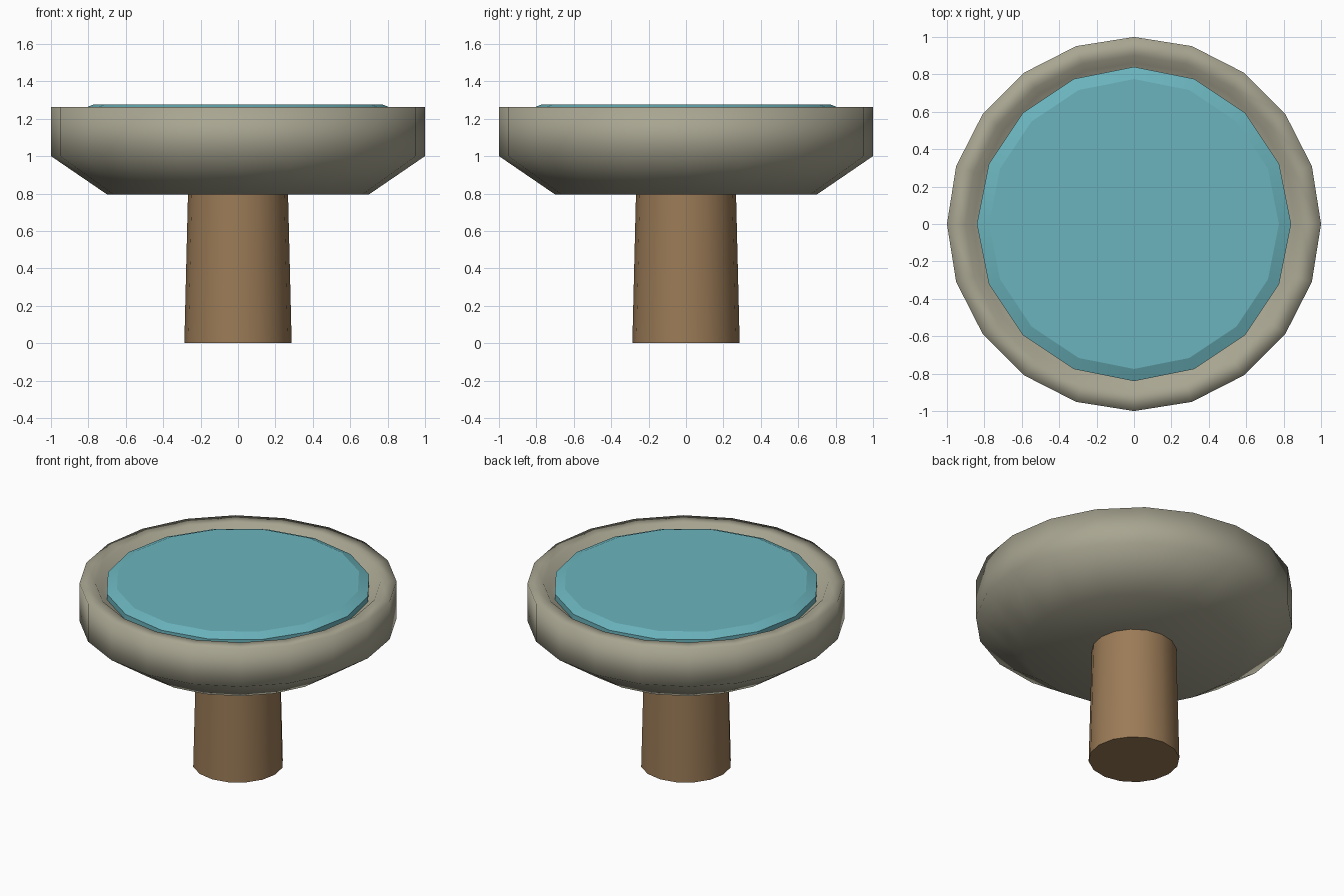
import bpy
import bmesh
from math import cos, sin, tau, radians

cube = bpy.data.objects.get("Cube")
if cube:
    bpy.data.objects.remove(cube, do_unlink=True)


def make_material(name, rgb):
    mat = bpy.data.materials.new(name)
    mat.use_nodes = True
    mat.diffuse_color = (*rgb, 1)
    bsdf = mat.node_tree.nodes["Principled BSDF"]
    bsdf.inputs["Base Color"].default_value = (*rgb, 1)
    bsdf.inputs["Roughness"].default_value = 0.8
    return mat


def lathe(name, profile, sides, mat, smooth_angle):
    """Turn a (radius, height) profile, listed bottom to top, about z and cap both ends."""
    bm = bmesh.new()
    rings = []
    for r, z in profile:
        angles = [tau * i / sides for i in range(sides)]
        rings.append([bm.verts.new((r * cos(a), r * sin(a), z)) for a in angles])
    for low, high in zip(rings, rings[1:]):
        for i in range(sides):
            j = (i + 1) % sides
            bm.faces.new((low[i], low[j], high[j], high[i]))
    bm.faces.new(rings[0][::-1])
    bm.faces.new(rings[-1])
    mesh = bpy.data.meshes.new(name)
    bm.to_mesh(mesh)
    bm.free()
    mesh.materials.append(mat)
    obj = bpy.data.objects.new(name, mesh)
    bpy.context.collection.objects.link(obj)
    bpy.ops.object.select_all(action='DESELECT')
    obj.select_set(True)
    bpy.context.view_layer.objects.active = obj
    bpy.ops.object.shade_smooth_by_angle(angle=radians(smooth_angle))
    return obj


wood = make_material("brown wood", (0.328, 0.198, 0.095))
stone = make_material("grey stone", (0.392, 0.376, 0.283))
blue = make_material("blue water", (0.147, 0.456, 0.509))

# Tapered pedestal
lathe("pedestal", [(0.287, 0), (0.267, 0.82)], 16, wood, 30)

# Basin: sloping underside, upright wall, soft rim, shallow hollow
basin = [(0.7, 0.795), (1, 1.0), (1, 1.262), (0.9, 1.262), (0.86, 1.21), (0.7, 1.2)]
lathe("basin", basin, 20, stone, 180)

# Water disc with a bevelled edge
lathe("water", [(0.84, 1.2), (0.84, 1.248), (0.775, 1.275)], 16, blue, 15)
